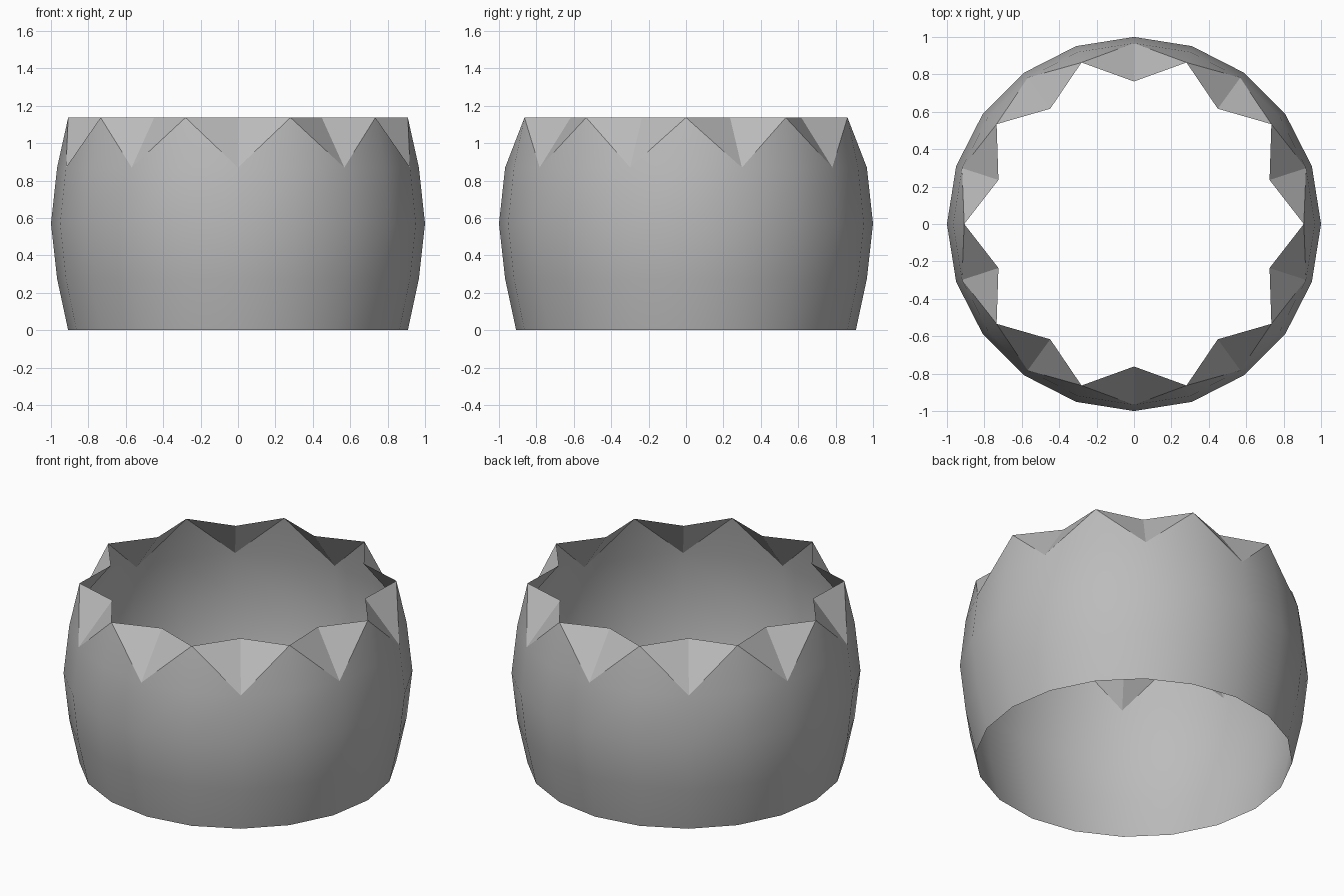
import bpy
import bmesh
from math import sin, cos, tau, radians

SIDES = 20
BODY = [(0.908, 0.0), (0.967, 0.275), (1.0, 0.57), (0.967, 0.87)]
TOP, PEAK_RADIUS, FOLD_RADIUS = 1.137, 0.908, 0.762

cube = bpy.data.objects.get("Cube")
if cube:
    bpy.data.objects.remove(cube, do_unlink=True)

# Plain grey shell colour
grey = bpy.data.materials.new("plain_grey")
grey.use_nodes = True
color = (0.5, 0.5, 0.5, 1.0)
grey.diffuse_color = color
grey.node_tree.nodes["Principled BSDF"].inputs["Base Color"].default_value = color

bm = bmesh.new()


def point(radius, z, i):
    angle = tau * i / SIDES
    return bm.verts.new((radius * cos(angle), radius * sin(angle), z))


# Open barrel-shaped wall
rings = [[point(r, z, i) for i in range(SIDES)] for r, z in BODY]
for low, high in zip(rings, rings[1:]):
    for i in range(SIDES):
        j = (i + 1) % SIDES
        bm.faces.new((low[i], low[j], high[j], high[i]))

# Rim: even columns rise to peaks, odd columns fold inwards
rim = [point(FOLD_RADIUS if i % 2 else PEAK_RADIUS, TOP, i) for i in range(SIDES)]
edge = rings[-1]
folds = []
for i in range(1, SIDES, 2):
    before, after = i - 1, (i + 1) % SIDES
    bm.faces.new((edge[before], edge[i], rim[before]))
    bm.faces.new((edge[i], edge[after], rim[after]))
    folds.append(bm.faces.new((edge[i], rim[after], rim[i])))
    folds.append(bm.faces.new((edge[i], rim[i], rim[before])))

# Smooth wall, crisp folds
for face in bm.faces:
    face.smooth = True
for face in folds:
    face.smooth = False
    for e in face.edges:
        e.smooth = False

mesh = bpy.data.meshes.new("folded_bowl")
bm.to_mesh(mesh)
bm.free()
mesh.materials.append(grey)
bowl = bpy.data.objects.new("folded_bowl", mesh)
bpy.context.collection.objects.link(bowl)
